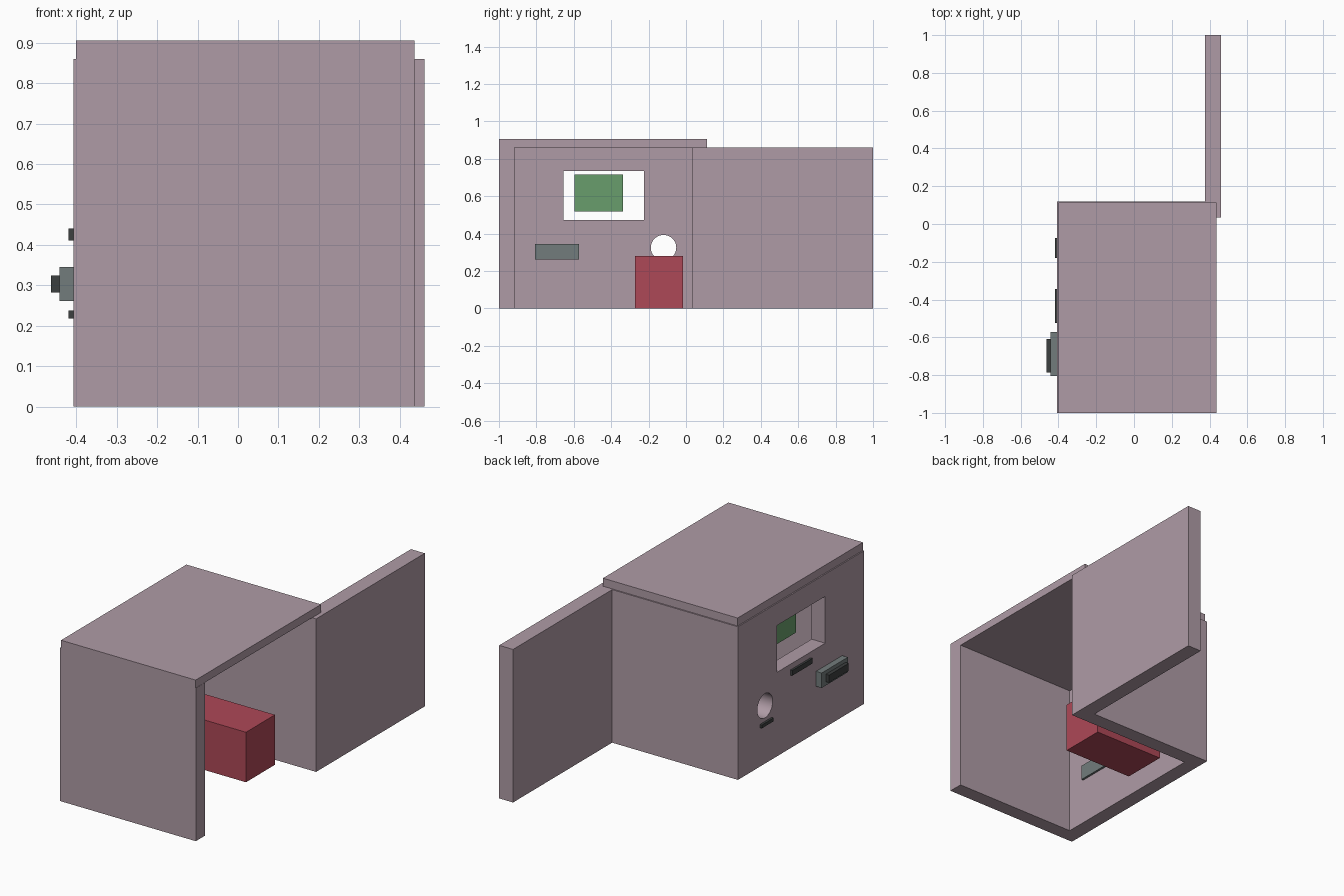
import bpy, bmesh, math
from mathutils import Matrix

if "Cube" in bpy.data.objects:
    bpy.data.objects.remove(bpy.data.objects["Cube"])


def material(name, rgb):
    m = bpy.data.materials.new(name)
    m.diffuse_color = (*rgb, 1)
    m.use_nodes = True
    m.node_tree.nodes["Principled BSDF"].inputs["Base Color"].default_value = m.diffuse_color
    return m


MAUVE = material("mauve", (0.43, 0.33, 0.38))
RED = material("red", (0.42, 0.065, 0.095))
GREEN = material("green", (0.14, 0.34, 0.15))
GREY = material("grey", (0.17, 0.20, 0.20))
DARK = material("dark", (0.045, 0.05, 0.05))


def finish(name, bm, mat):
    bmesh.ops.recalc_face_normals(bm, faces=bm.faces)
    mesh = bpy.data.meshes.new(name)
    bm.to_mesh(mesh)
    bm.free()
    ob = bpy.data.objects.new(name, mesh)
    bpy.context.collection.objects.link(ob)
    if mat:
        mesh.materials.append(mat)
    return ob


def box(name, x, y, z, mat=None):
    """Box from (min, max) ranges on each axis."""
    bm = bmesh.new()
    bmesh.ops.create_cube(bm, size=1)
    for v in bm.verts:
        v.co = [r[0] + (c + 0.5) * (r[1] - r[0]) for r, c in zip((x, y, z), v.co)]
    return finish(name, bm, mat)


def prism(name, outline, height, mat):
    """Floor-plan outline pulled up from the ground."""
    bm = bmesh.new()
    face = bm.faces.new([bm.verts.new((x, y, 0)) for x, y in outline])
    ext = bmesh.ops.extrude_face_region(bm, geom=[face])["geom"]
    bmesh.ops.translate(bm, vec=(0, 0, height),
                        verts=[g for g in ext if isinstance(g, bmesh.types.BMVert)])
    return finish(name, bm, mat)


# Three-sided shell, open at the bottom and on the right
H = 0.86
shell = prism("case_walls", [(-0.407, -1), (0.438, -1), (0.438, -0.917),
                             (-0.322, -0.917), (-0.322, 0.035), (0.375, 0.035),
                             (0.375, 0.12), (-0.407, 0.12)], H, MAUVE)

# Openings in the left wall: display window and round hole
window = box("window_cutter", (-0.5, -0.25), (-0.655, -0.225), (0.472, 0.735))
bm = bmesh.new()
bmesh.ops.create_cone(bm, cap_ends=True, segments=48, radius1=0.068, radius2=0.068,
                      depth=0.25, matrix=Matrix.Translation((-0.375, -0.12, 0.325))
                      @ Matrix.Rotation(math.pi / 2, 4, 'Y'))
hole = finish("hole_cutter", bm, None)

bpy.context.view_layer.objects.active = shell
shell.select_set(True)
for cutter in (window, hole):
    mod = shell.modifiers.new(cutter.name, 'BOOLEAN')
    mod.operation, mod.object, mod.solver = 'DIFFERENCE', cutter, 'EXACT'
    bpy.ops.object.modifier_apply(modifier=mod.name)
    bpy.data.objects.remove(cutter)
bpy.ops.object.shade_smooth_by_angle(angle=math.radians(30))

# Lid and the door swung fully open
box("lid", (-0.40, 0.437), (-1, 0.113), (H, 0.905), MAUVE)
box("open_door", (0.375, 0.461), (0.035, 1), (0, H), MAUVE)

# Inside parts
box("battery_block", (-0.192, 0.24), (-0.272, -0.015), (0, 0.281), RED)
box("circuit_board", (-0.267, -0.19), (-0.595, -0.336), (0.517, 0.715), GREEN)

# Sensor block through the left wall, with plain label plates outside
box("sensor_block", (-0.442, -0.31), (-0.806, -0.573), (0.261, 0.345), GREY)
for name, x, y, z in (
        ("sensor_label_plate", (-0.462, -0.442), (-0.785, -0.61), (0.282, 0.324)),
        ("window_label_plate", (-0.419, -0.407), (-0.525, -0.345), (0.411, 0.44)),
        ("hole_label_plate", (-0.419, -0.407), (-0.18, -0.075), (0.218, 0.237))):
    box(name, x, y, z, DARK)
